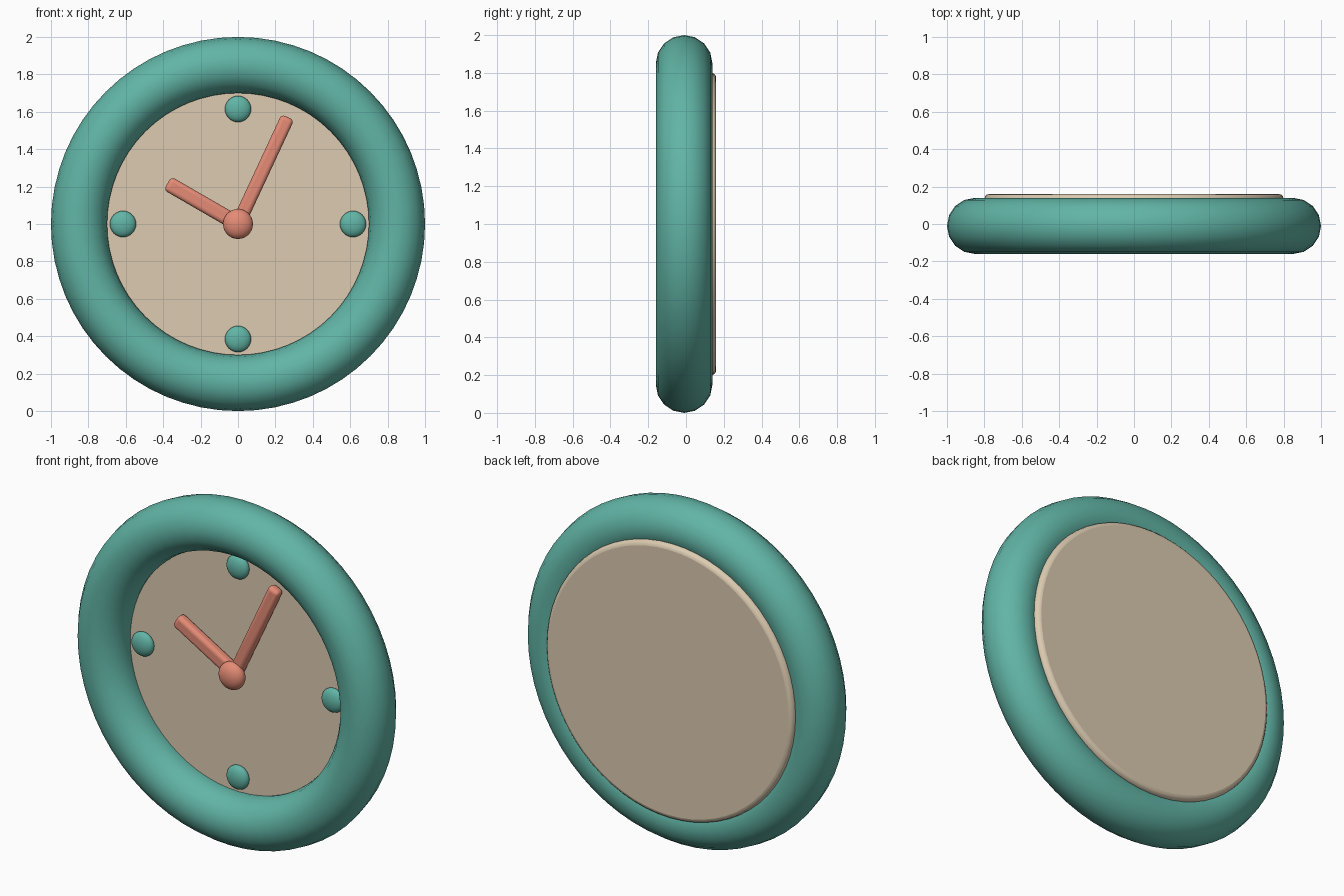
import bpy
from math import radians, sin, cos, pi

if "Cube" in bpy.data.objects:
    bpy.data.objects.remove(bpy.data.objects["Cube"])


def material(name, color):
    m = bpy.data.materials.new(name)
    m.diffuse_color = (*color, 1)
    m.use_nodes = True
    m.node_tree.nodes["Principled BSDF"].inputs["Base Color"].default_value = m.diffuse_color
    return m


TEAL = material("teal", (0.12, 0.46, 0.38))
CREAM = material("cream", (0.72, 0.60, 0.44))
CORAL = material("coral", (0.78, 0.26, 0.18))


def finish(name, mat, bevel=0, segments=3):
    ob = bpy.context.object
    ob.name = name
    ob.data.materials.append(mat)
    if bevel:
        mod = ob.modifiers.new("round_edges", 'BEVEL')
        mod.width, mod.segments = bevel, segments
        mod.limit_method = 'ANGLE'
    bpy.ops.object.shade_smooth_by_angle(angle=radians(40))
    return ob


def button(name, mat, x, y, z, radius, depth):
    """Flattened ball facing the front."""
    bpy.ops.mesh.primitive_uv_sphere_add(segments=32, ring_count=16, radius=1, location=(x, y, z))
    bpy.context.object.scale = (radius, depth, radius)
    bpy.ops.object.transform_apply(location=False, rotation=False, scale=True)
    finish(name, mat)


def hand(name, length, width, angle, y):
    """Rounded bar from the centre, angle clockwise from twelve."""
    a = radians(angle)
    bpy.ops.mesh.primitive_cube_add(size=1, location=(sin(a) * length / 2, y, 1 + cos(a) * length / 2))
    ob = bpy.context.object
    ob.scale = (width, 0.06, length)
    bpy.ops.object.transform_apply(location=False, rotation=False, scale=True)
    ob.rotation_euler = (0, a, 0)
    finish(name, CORAL, 0.022, 4)


# Round frame
bpy.ops.mesh.primitive_torus_add(major_radius=0.85, minor_radius=0.15, major_segments=64,
                                 minor_segments=16, location=(0, -0.01, 1), rotation=(pi / 2, 0, 0))
finish("frame_ring", TEAL)

# Face disc, standing slightly proud of the frame at the back
bpy.ops.mesh.primitive_cylinder_add(vertices=64, radius=0.8, depth=0.15,
                                    location=(0, 0.085, 1), rotation=(pi / 2, 0, 0))
finish("face_disc", CREAM, 0.025)

# Hour markers
for hour in (12, 3, 6, 9):
    a = radians(hour * 30)
    button(f"hour_marker_{hour}", TEAL, 0.615 * sin(a), 0.0, 1 + 0.615 * cos(a), 0.07, 0.035)

# Hands and hub
hand("hour_hand", 0.435, 0.082, -60, -0.02)
hand("minute_hand", 0.63, 0.074, 25, -0.025)
button("hub", CORAL, 0, -0.055, 1, 0.08, 0.05)
